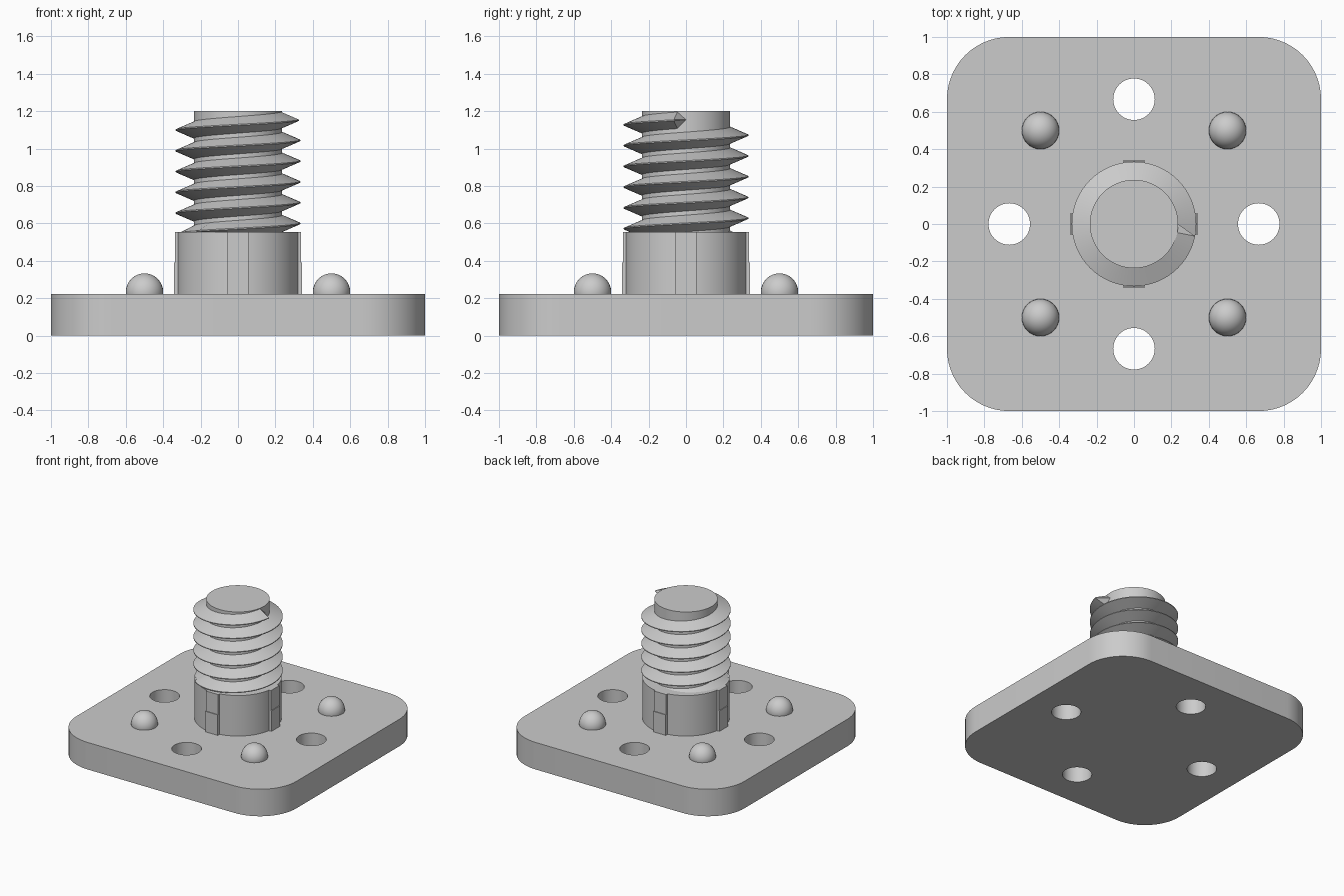
import bpy
import bmesh
from math import cos, sin, pi, tau, radians
from mathutils import Vector

if "Cube" in bpy.data.objects:
    bpy.data.objects.remove(bpy.data.objects["Cube"], do_unlink=True)

grey = bpy.data.materials.new("plain_grey")
grey.use_nodes = True
grey.diffuse_color = (0.6, 0.6, 0.6, 1)
grey.node_tree.nodes["Principled BSDF"].inputs["Base Color"].default_value = (0.6, 0.6, 0.6, 1)

PLATE_TOP, COLLAR_TOP, BOLT_TOP = 0.222, 0.555, 1.2
COLLAR_R, CORE_R, CREST_R = 0.325, 0.236, 0.333


def finish(obj, name, smooth=True):
    obj.name = name
    obj.data.materials.clear()
    obj.data.materials.append(grey)
    if smooth:
        bpy.ops.object.select_all(action="DESELECT")
        obj.select_set(True)
        bpy.context.view_layer.objects.active = obj
        bpy.ops.object.shade_smooth_by_angle(angle=radians(30))
    return obj


def from_bmesh(bm, name):
    bmesh.ops.recalc_face_normals(bm, faces=bm.faces)
    mesh = bpy.data.meshes.new(name)
    bm.to_mesh(mesh)
    bm.free()
    obj = bpy.data.objects.new(name, mesh)
    bpy.context.collection.objects.link(obj)
    return finish(obj, name)


def cylinder(name, radius, z0, z1, x=0, y=0, sides=64):
    bpy.ops.mesh.primitive_cylinder_add(vertices=sides, radius=radius, depth=z1 - z0,
                                        location=(x, y, (z0 + z1) / 2))
    return finish(bpy.context.object, name)


# Base plate with rounded corners
bm = bmesh.new()
corner_r, steps = 0.333, 14
outline = []
for q, (sx, sy) in enumerate([(1, 1), (-1, 1), (-1, -1), (1, -1)]):
    for i in range(steps + 1):
        a = (q + i / steps) * pi / 2
        outline.append(bm.verts.new((sx * (1 - corner_r) + corner_r * cos(a),
                                     sy * (1 - corner_r) + corner_r * sin(a), 0)))
base = bm.faces.new(outline)
top = bmesh.ops.extrude_face_region(bm, geom=[base])["geom"]
bmesh.ops.translate(bm, vec=(0, 0, PLATE_TOP),
                    verts=[v for v in top if isinstance(v, bmesh.types.BMVert)])
if not any(f.normal.z < -0.5 for f in bm.faces):
    bm.normal_update()
plate = from_bmesh(bm, "base_plate")

# Four through holes
for k in range(4):
    cutter = cylinder("hole_cutter", 0.111, -0.1, 0.4,
                      0.667 * cos(k * pi / 2), 0.667 * sin(k * pi / 2), 48)
    cutter.hide_render = True
    mod = plate.modifiers.new("hole", "BOOLEAN")
    mod.operation, mod.solver, mod.object = "DIFFERENCE", "EXACT", cutter
    bpy.context.view_layer.objects.active = plate
    bpy.ops.object.modifier_apply(modifier=mod.name)
    bpy.data.objects.remove(cutter, do_unlink=True)
finish(plate, "base_plate")

# Round bumps
for side, sx in (("left", 1), ("right", -1)):
    for end, sy in (("front", -1), ("back", 1)):
        bpy.ops.mesh.primitive_uv_sphere_add(segments=32, ring_count=16, radius=0.1,
                                             location=(0.5 * sx, 0.5 * sy, 0.233))
        finish(bpy.context.object, f"bump_{end}_{side}")

# Collar and threaded core
cylinder("collar", COLLAR_R, PLATE_TOP - 0.02, COLLAR_TOP)
cylinder("bolt_core", CORE_R, COLLAR_TOP - 0.05, BOLT_TOP)

# Stepped ribs around the collar
for k, side in enumerate(("left", "back", "right", "front")):
    for part, reach, z1 in (("upper", 0.337, COLLAR_TOP), ("lower", 0.343, 0.39)):
        z0 = PLATE_TOP - 0.01
        mid = (0.27 + reach) / 2
        a = k * pi / 2
        bpy.ops.mesh.primitive_cube_add(size=1, rotation=(0, 0, a),
                                        location=(mid * cos(a), mid * sin(a), (z0 + z1) / 2))
        bpy.context.object.scale = (reach - 0.27, 0.112, z1 - z0)
        finish(bpy.context.object, f"rib_{part}_{side}", smooth=False)

# Helical thread ending in a point
PITCH, HALF, END_Z, TURNS, PER_TURN = 0.111, 0.047, 1.155, 6, 64
bm = bmesh.new()
rings = []
count = TURNS * PER_TURN - 2
for i in range(count + 1):
    turn = i / PER_TURN
    a = turn * tau
    z = END_Z - (TURNS - turn) * PITCH
    crest = CREST_R if z > COLLAR_TOP + 0.004 else COLLAR_R - 0.01
    profile = ((CORE_R - 0.006, -HALF), (crest, -0.003), (crest, 0.003), (CORE_R - 0.006, HALF))
    rings.append([bm.verts.new((r * cos(a), r * sin(a), z + dz)) for r, dz in profile])
for lower, upper in zip(rings, rings[1:]):
    for j in range(4):
        n = (j + 1) % 4
        bm.faces.new((lower[j], lower[n], upper[n], upper[j]))
bm.faces.new(rings[0])
tip = bm.verts.new(Vector((CORE_R, 0, END_Z)))
for j in range(4):
    bm.faces.new((rings[-1][j], rings[-1][(j + 1) % 4], tip))
from_bmesh(bm, "screw_thread")
